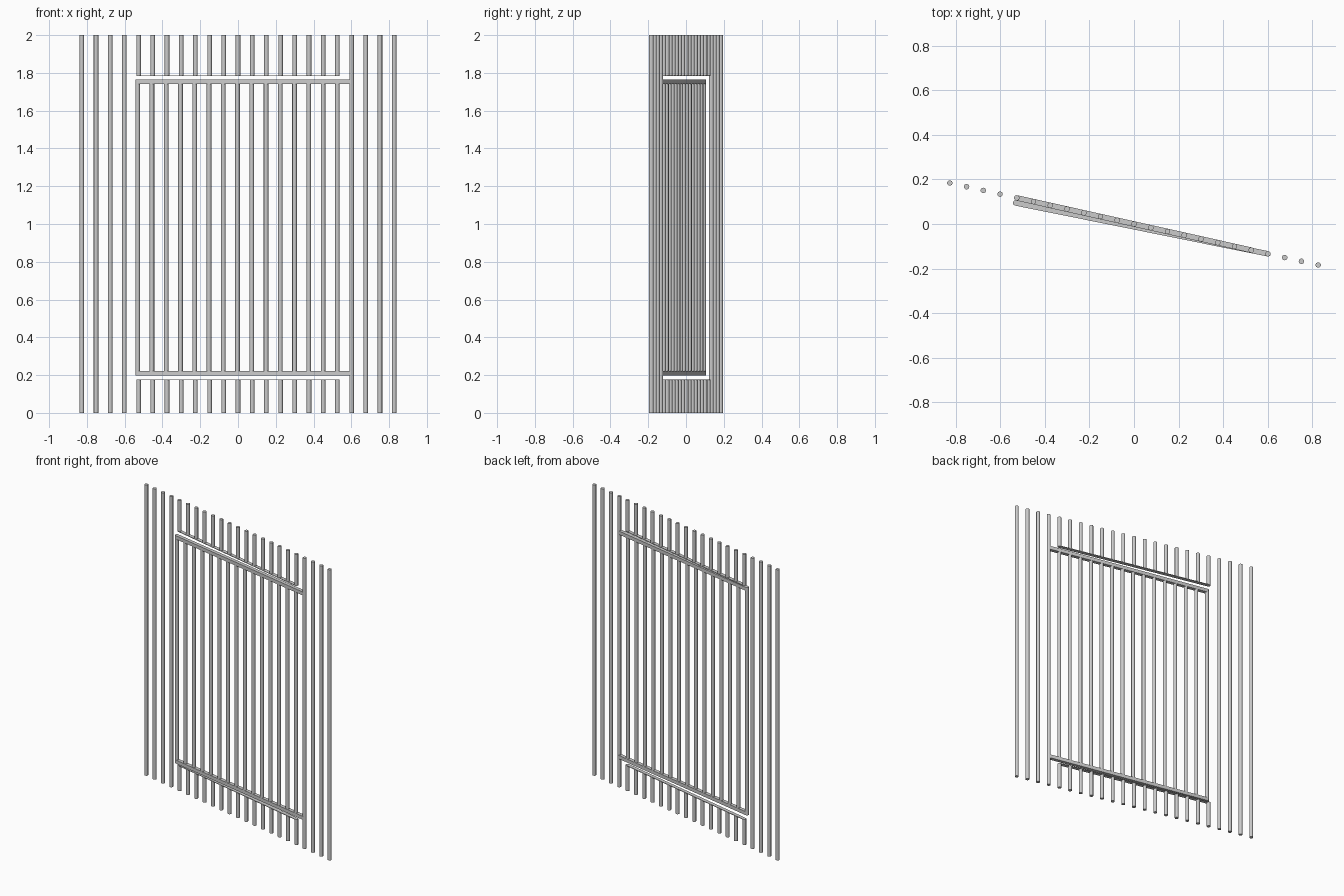
import bpy, bmesh, math
from mathutils import Vector

if "Cube" in bpy.data.objects:
    bpy.data.objects.remove(bpy.data.objects["Cube"])

R = 0.0122            # bar radius
STEP = 0.077          # bar spacing along the fence
FENCE = math.radians(-12.55)
DOOR = math.radians(-11.4)
fdir = Vector((math.cos(FENCE), math.sin(FENCE), 0))
ddir = Vector((math.cos(DOOR), math.sin(DOOR), 0))


def fence_pos(i):
    return fdir * (STEP * (i - 11))


hinge = fence_pos(19)


def finish(name, bm):
    bmesh.ops.recalc_face_normals(bm, faces=bm.faces)
    me = bpy.data.meshes.new(name)
    bm.to_mesh(me)
    bm.free()
    ob = bpy.data.objects.new(name, me)
    bpy.context.collection.objects.link(ob)
    bpy.context.view_layer.objects.active = ob
    ob.select_set(True)
    bpy.ops.object.shade_smooth_by_angle(angle=math.radians(35))
    ob.select_set(False)
    return ob


def prism(name, pts, z0, z1):
    """Vertical extrusion of a plan outline."""
    bm = bmesh.new()
    face = bm.faces.new([bm.verts.new((p.x, p.y, z0)) for p in pts])
    ext = bmesh.ops.extrude_face_region(bm, geom=[face], use_keep_orig=True)
    for v in ext["geom"]:
        if isinstance(v, bmesh.types.BMVert):
            v.co.z = z1
    return finish(name, bm)


def bar(name, p, z0, z1):
    pts = [p + Vector((R * math.cos(a), R * math.sin(a), 0))
           for a in (2 * math.pi * k / 16 for k in range(16))]
    return prism(name, pts, z0, z1)


def rail(name, a, b, z0, z1):
    """Flat strip with rounded ends from a to b."""
    ang = math.atan2(b.y - a.y, b.x - a.x)
    pts = []
    for c, start in ((b, ang - math.pi / 2), (a, ang + math.pi / 2)):
        for k in range(9):
            t = start + math.pi * k / 8
            pts.append(c + Vector((R * math.cos(t), R * math.sin(t), 0)))
    return prism(name, pts, z0, z1)


# fixed bars: full height at the sides, split around the doorway
for i in range(23):
    if 4 <= i <= 18:
        bar("upper_short_bar", fence_pos(i), 1.785, 2.0)
        bar("lower_short_bar", fence_pos(i), 0.0, 0.175)
    else:
        bar("hinge_bar" if i == 19 else "full_bar", fence_pos(i), 0.0, 2.0)

# thin strips closing the doorway top and bottom
rail("upper_frame_strip", fence_pos(4), fence_pos(18), 1.783, 1.787)
rail("lower_frame_strip", fence_pos(4), fence_pos(18), 0.173, 0.177)

# door, slightly ajar around the hinge bar
latch_end = hinge - ddir * (STEP * 15)
rail("upper_door_rail", latch_end, hinge, 1.741, 1.765)
rail("lower_door_rail", latch_end, hinge, 0.197, 0.221)
for k in range(1, 16):
    bar("door_bar", hinge - ddir * (STEP * k), 0.21, 1.753)
